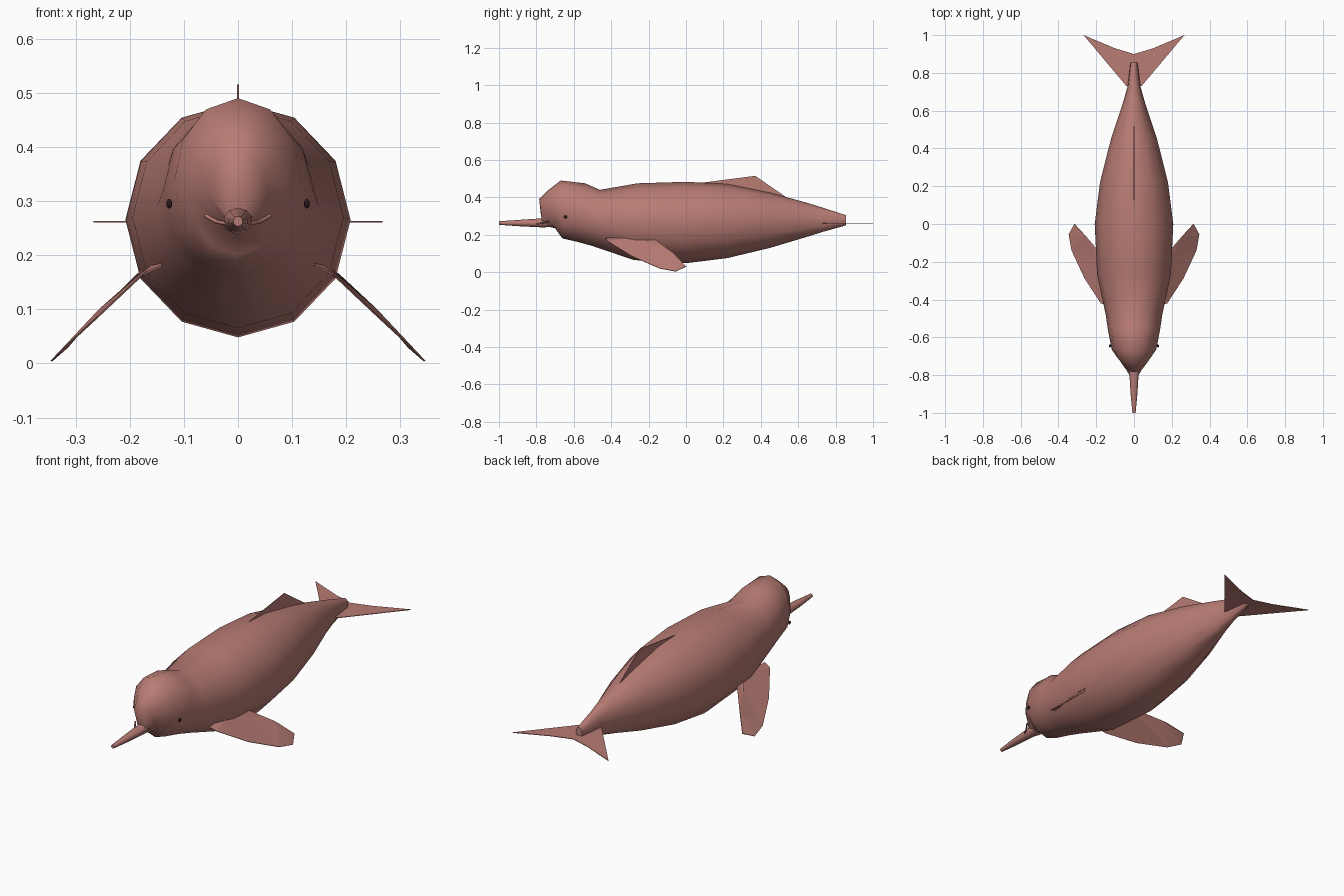
import bpy, bmesh, math
from mathutils import Vector

cube = bpy.data.objects.get("Cube")
if cube:
    bpy.data.objects.remove(cube, do_unlink=True)


def material(name, color):
    m = bpy.data.materials.new(name)
    m.use_nodes = True
    m.diffuse_color = color
    node = next(n for n in m.node_tree.nodes if n.type == 'BSDF_PRINCIPLED')
    node.inputs["Base Color"].default_value = color
    return m


SKIN = material("dusty pink skin", (0.48, 0.20, 0.175, 1))
DARK = material("dark eye", (0.05, 0.02, 0.02, 1))


def finish(name, bm, mat, smooth=None):
    bmesh.ops.recalc_face_normals(bm, faces=bm.faces[:])
    mesh = bpy.data.meshes.new(name)
    bm.to_mesh(mesh)
    bm.free()
    mesh.materials.append(mat)
    ob = bpy.data.objects.new(name, mesh)
    bpy.context.collection.objects.link(ob)
    if smooth:
        bpy.ops.object.select_all(action='DESELECT')
        ob.select_set(True)
        bpy.context.view_layer.objects.active = ob
        bpy.ops.object.shade_smooth_by_angle(angle=math.radians(smooth))
    return ob


def loft(name, rings, sides, smooth):
    """Rings are (top y, top z, bottom y, bottom z, half width)."""
    bm = bmesh.new()
    loops = []
    for ty, tz, by, bz, w in rings:
        top, bottom = Vector((0, ty, tz)), Vector((0, by, bz))
        mid, up = (top + bottom) / 2, (top - bottom) / 2
        loops.append([bm.verts.new(mid + up * math.cos(a) + Vector((w * math.sin(a), 0, 0)))
                      for a in (2 * math.pi * i / sides for i in range(sides))])
    for a, b in zip(loops, loops[1:]):
        for i in range(sides):
            j = (i + 1) % sides
            bm.faces.new((a[i], a[j], b[j], b[i]))
    bm.faces.new(loops[0])
    bm.faces.new(loops[-1])
    return finish(name, bm, SKIN, smooth)


def plate(name, points, mirror=False):
    """Thin flat fin from an outline."""
    bm = bmesh.new()
    bm.faces.new([bm.verts.new(p) for p in points])
    bmesh.ops.triangulate(bm, faces=bm.faces[:])
    ob = finish(name, bm, SKIN)
    if mirror:
        ob.modifiers.new("Mirror", 'MIRROR')
    solid = ob.modifiers.new("Thickness", 'SOLIDIFY')
    solid.thickness, solid.offset = 0.003, 0
    return ob


# Body with domed forehead, neck crease and tapering tail
loft("body", [
    (-.775, .30, -.765, .25, .022),
    (-.785, .39, -.70, .235, .055),
    (-.735, .44, -.675, .20, .09),
    (-.67, .49, -.66, .18, .118),
    (-.54, .475, -.58, .162, .138),
    (-.46, .44, -.50, .14, .150),
    (-.26, .475, -.28, .065, .195),
    (0, .483, 0, .048, .208),
    (.22, .472, .22, .075, .18),
    (.45, .425, .45, .13, .122),
    (.65, .37, .65, .19, .056),
    (.73, .345, .73, .215, .034),
    (.855, .305, .855, .25, .018),
], 12, 50)

# Slender beak
loft("beak", [
    (-1, .272, -1, .253, .009),
    (-.9, .279, -.9, .246, .019),
    (-.78, .287, -.76, .239, .027),
    (-.66, .287, -.66, .25, .027),
], 10, 40)

# Flippers, angled down and out
plate("flippers", [
    (.14, -.43, .18), (.175, -.42, .165), (.26, -.29, .085), (.33, -.14, .02),
    (.345, -.055, .004), (.315, 0, .03), (.255, -.065, .10), (.185, -.2, .165),
    (.14, -.2, .20)], mirror=True)

# Low back fin
plate("back_fin", [(0, .06, .475), (0, .37, .515), (0, .53, .405), (0, .3, .40)])

# Tail flukes
plate("tail_flukes", [(0, .73, .262), (.04, .73, .262), (.267, 1, .262),
                      (.10, .93, .262), (0, .90, .262)], mirror=True)

# Eyes and mouth corners on both sides
for side, word in ((1, "left"), (-1, "right")):
    bm = bmesh.new()
    bmesh.ops.create_uvsphere(bm, u_segments=8, v_segments=6, radius=.009)
    for v in bm.verts:
        v.co = Vector((v.co.x * .6 + side * .127, v.co.y - .645, v.co.z + .295))
    finish(word + "_eye", bm, DARK)

    curve = bpy.data.curves.new(word + "_mouth_corner", 'CURVE')
    curve.dimensions = '3D'
    curve.bevel_depth, curve.bevel_resolution = .004, 1
    curve.use_fill_caps = True
    spline = curve.splines.new('POLY')
    path = [(.02, -.80, .258), (.04, -.765, .262), (.06, -.735, .273)]
    spline.points.add(len(path) - 1)
    for p, (x, y, z) in zip(spline.points, path):
        p.co = (side * x, y, z, 1)
    curve.materials.append(SKIN)
    ob = bpy.data.objects.new(word + "_mouth_corner", curve)
    bpy.context.collection.objects.link(ob)
